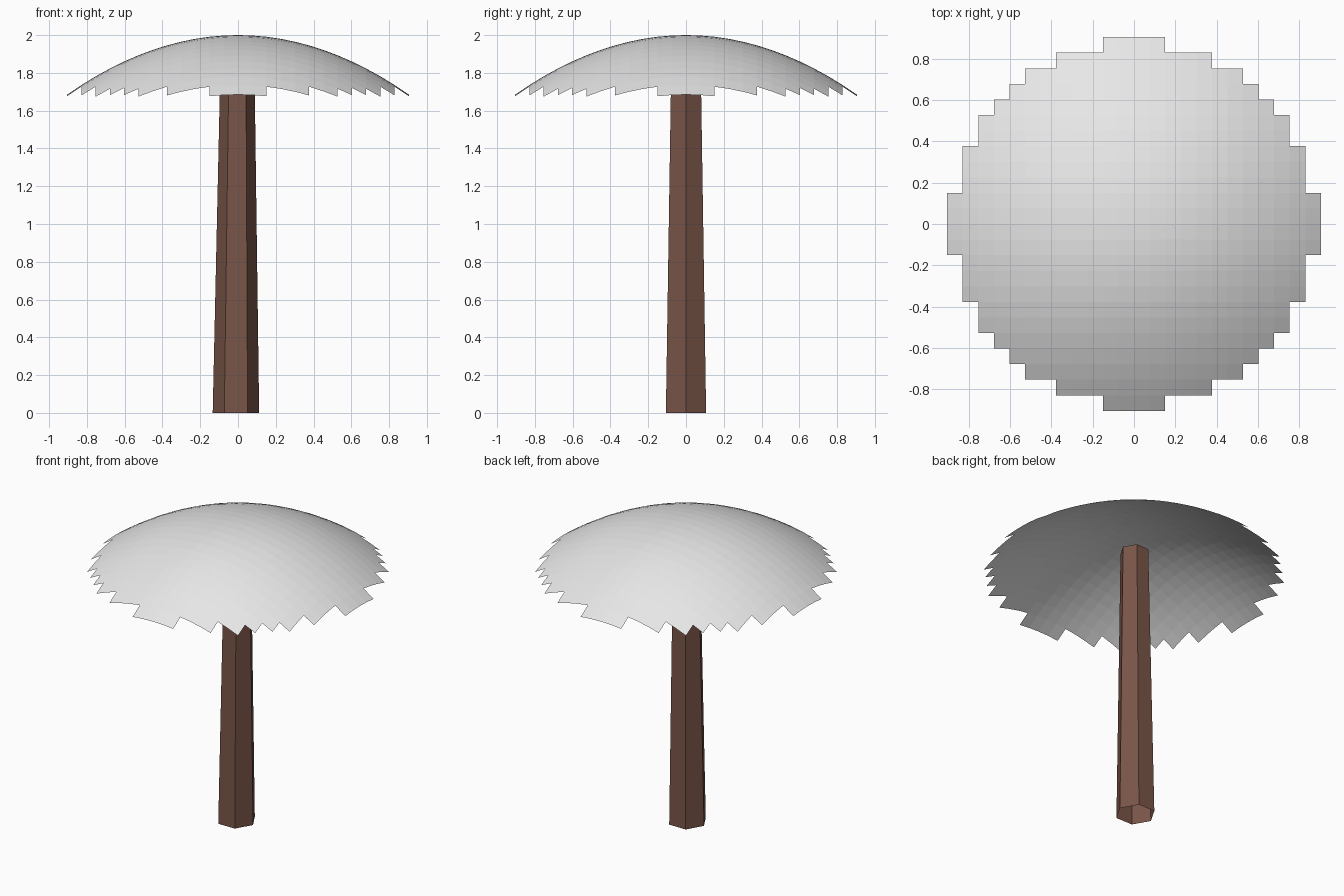
import bpy
import bmesh

cube = bpy.data.objects.get("Cube")
if cube:
    bpy.data.objects.remove(cube, do_unlink=True)


def make_material(name, color):
    mat = bpy.data.materials.new(name)
    mat.use_nodes = True
    mat.diffuse_color = color
    mat.node_tree.nodes["Principled BSDF"].inputs["Base Color"].default_value = color
    return mat


def add_object(name, bm, mat):
    bmesh.ops.recalc_face_normals(bm, faces=bm.faces)
    mesh = bpy.data.meshes.new(name)
    bm.to_mesh(mesh)
    bm.free()
    mesh.materials.append(mat)
    obj = bpy.data.objects.new(name, mesh)
    bpy.context.collection.objects.link(obj)
    return obj


# Canopy: square grid trimmed to a disc with a stepped rim, bowed into a dome
CELLS = 24
HALF = 0.905
TRIM = 0.924
APEX = 2.0
DROP = 0.315
bm = bmesh.new()
bmesh.ops.create_grid(bm, x_segments=CELLS, y_segments=CELLS, size=HALF)
outside = [v for v in bm.verts if v.co.xy.length > TRIM]
bmesh.ops.delete(bm, geom=outside, context='VERTS')
for v in bm.verts:
    v.co.z = APEX - DROP * (v.co.xy.length / HALF) ** 2
canopy = add_object("canopy", bm, make_material("pale grey", (0.8, 0.8, 0.8, 1)))
# Keep the open dome facing upward
if canopy.data.polygons[0].normal.z < 0:
    canopy.data.flip_normals()

# Trunk: open tapered hexagonal tube, leaning very slightly
HEIGHT = 1.85
bm = bmesh.new()
bmesh.ops.create_cone(bm, cap_ends=False, segments=6,
                      radius1=0.123, radius2=0.09, depth=HEIGHT)
# Turn corners onto the x axis
if max(abs(v.co.x) for v in bm.verts) < max(abs(v.co.y) for v in bm.verts):
    for v in bm.verts:
        v.co.x, v.co.y = -v.co.y, v.co.x
for v in bm.verts:
    v.co.z += HEIGHT / 2
    v.co.x += -0.011 + 0.008 * v.co.z / HEIGHT
add_object("trunk", bm, make_material("bark brown", (0.191, 0.091, 0.065, 1)))
